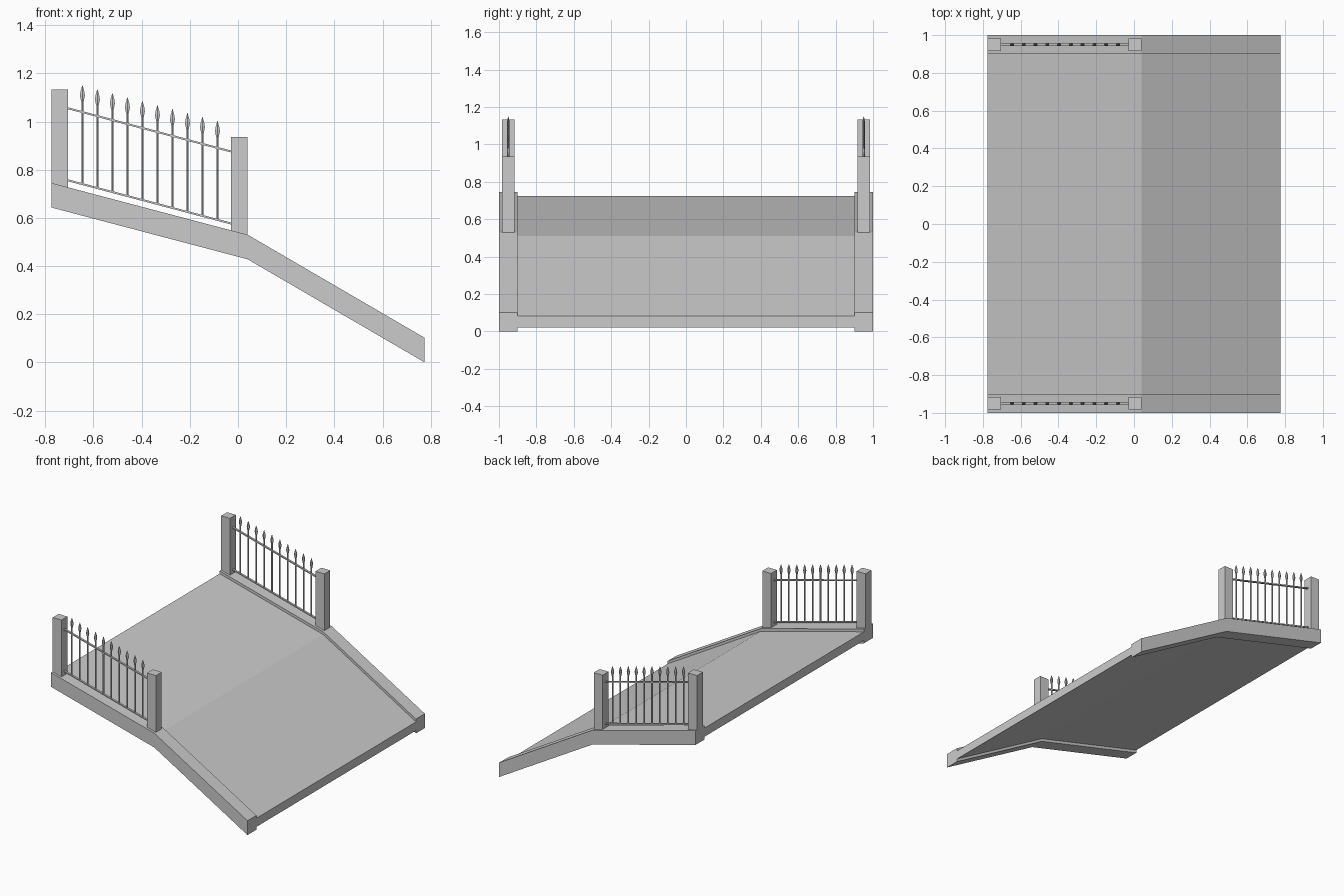
import bpy
import bmesh
from mathutils import Matrix, Vector

cube = bpy.data.objects.get("Cube")
if cube:
    bpy.data.objects.remove(cube, do_unlink=True)

stone = bpy.data.materials.new("light_grey")
stone.use_nodes = True
GREY = (0.6, 0.6, 0.6, 1)
stone.diffuse_color = GREY
stone.node_tree.nodes["Principled BSDF"].inputs["Base Color"].default_value = GREY

SLOPE = -0.265          # fall of the upper ramp
END, BEND = 0.775, 0.04  # ramp ends and the crease between slopes


def finish(name, bm):
    bmesh.ops.recalc_face_normals(bm, faces=bm.faces)
    mesh = bpy.data.meshes.new(name)
    bm.to_mesh(mesh)
    bm.free()
    mesh.materials.append(stone)
    obj = bpy.data.objects.new(name, mesh)
    bpy.context.collection.objects.link(obj)
    return obj


def extrude_profile(name, profile, y0, y1):
    """Solid from an (x, z) outline drawn out along y."""
    bm = bmesh.new()
    face = bm.faces.new([bm.verts.new((x, y0, z)) for x, z in profile])
    new = bmesh.ops.extrude_face_region(bm, geom=[face])["geom"]
    verts = [v for v in new if isinstance(v, bmesh.types.BMVert)]
    bmesh.ops.translate(bm, verts=verts, vec=(0, y1 - y0, 0))
    return finish(name, bm)


def ramp_profile(top_drop, bottom_rise):
    top = [(-END, 0.745), (BEND, 0.53), (END, 0.102)]
    return ([(x, z - top_drop) for x, z in top]
            + [(x, z - 0.102 + bottom_rise) for x, z in reversed(top)])


def loft(bm, x, y, rings, sides=6):
    """Rings of (z, half width x, half width y), joined into a closed rod."""
    def add(z, rx, ry):
        circle = bmesh.ops.create_circle(bm, segments=sides, radius=1)["verts"]
        for v in circle:
            v.co = Vector((x + v.co.x * rx, y + v.co.y * ry, z))
        return circle
    loops = [add(*r) for r in rings]
    for a, b in zip(loops, loops[1:]):
        for i in range(sides):
            j = (i + 1) % sides
            bm.faces.new((a[i], a[j], b[j], b[i]))
    bm.faces.new(loops[0])
    bm.faces.new(loops[-1])


# Road slab, set slightly inside the kerbs
extrude_profile("ramp_deck", ramp_profile(0.02, 0.02), -0.9, 0.9)

for side, s in (("right", -1), ("left", 1)):
    y = s * 0.95
    # Kerb beam along the side
    extrude_profile(side + "_kerb", ramp_profile(0, 0), y - 0.05, y + 0.05)

    # Square posts, feet cut to the slope of the kerb
    for label, x, top in (("upper", -0.74, 1.132), ("lower", 0.005, 0.935)):
        a, b = x - 0.035, x + 0.035
        foot = [(px, 0.745 + SLOPE * (px + END) - 0.004) for px in (b, a)]
        extrude_profile(f"{side}_{label}_post", [(a, top), (b, top)] + foot,
                        y - 0.033, y + 0.033)

    # Two sloping rails between the posts
    for label, z in (("lower", 0.757), ("upper", 1.056)):
        a, b = -0.71, -0.025
        za, zb = z, z + SLOPE * (b - a)
        t = 0.004
        extrude_profile(f"{side}_{label}_rail",
                        [(a, za + t), (b, zb + t), (b, zb - t), (a, za - t)],
                        y - 0.007, y + 0.007)

    # Spear-headed pickets stepping down the slope
    bm = bmesh.new()
    for i in range(10):
        step = i * 0.0623
        tip = 1.15 + SLOPE * step
        loft(bm, -0.646 + step, y,
             [(tip - 0.408, 0.005, 0.005), (tip - 0.07, 0.005, 0.005),
              (tip - 0.042, 0.012, 0.007), (tip - 0.025, 0.009, 0.006),
              (tip, 0.001, 0.001)])
    finish(side + "_pickets", bm)
